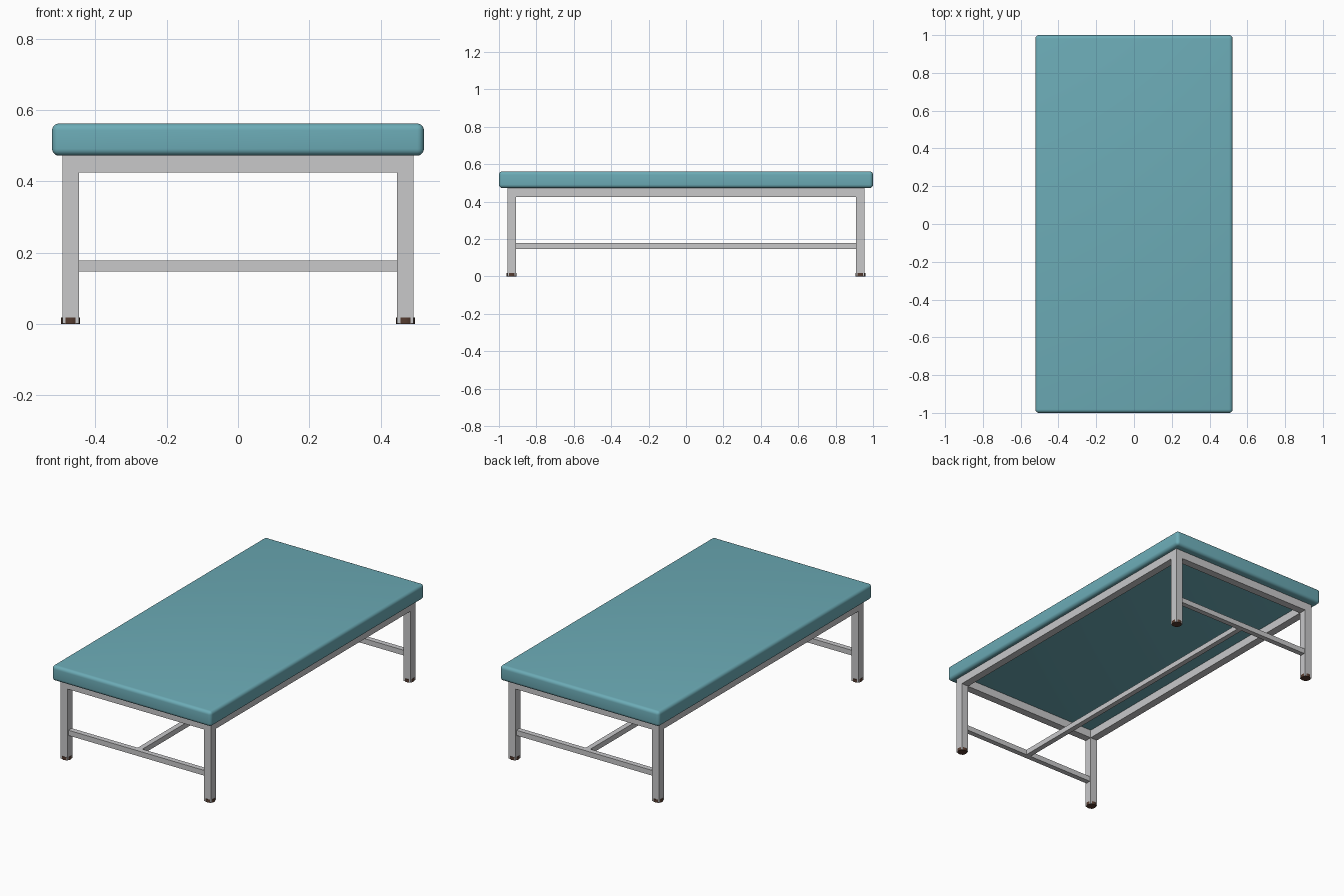
import bpy

cube = bpy.data.objects.get("Cube")
if cube:
    bpy.data.objects.remove(cube, do_unlink=True)


def material(name, rgb):
    mat = bpy.data.materials.new(name)
    mat.use_nodes = True
    mat.diffuse_color = (*rgb, 1)
    mat.node_tree.nodes["Principled BSDF"].inputs["Base Color"].default_value = (*rgb, 1)
    return mat


teal = material("teal_vinyl", (0.15, 0.41, 0.47))
steel = material("light_grey_steel", (0.58, 0.58, 0.59))
brown = material("dark_brown_rubber", (0.09, 0.045, 0.03))


def box(name, centre, size, mat):
    bpy.ops.mesh.primitive_cube_add(size=1, location=centre)
    obj = bpy.context.object
    obj.name = name
    obj.scale = size
    bpy.ops.object.transform_apply(location=False, rotation=False, scale=True)
    obj.data.materials.append(mat)
    return obj


TUBE = 0.046           # leg and rail width
LEG_X, LEG_Y = 0.47, 0.932
PAD_BOTTOM, PAD_TOP = 0.472, 0.562
RAIL_H = 0.048
BAR, BAR_Z = 0.031, 0.162

# Rounded padded top
pad = box("padded_top", (0, 0, (PAD_BOTTOM + PAD_TOP) / 2),
          (1.044, 2, PAD_TOP - PAD_BOTTOM), teal)
bevel = pad.modifiers.new("soft_edges", "BEVEL")
bevel.width = 0.019
bevel.segments = 5
bpy.ops.object.modifier_apply(modifier=bevel.name)
bpy.ops.object.shade_smooth_by_angle()

# Legs with round rubber feet
for end, sy in (("front", -1), ("back", 1)):
    for side, sx in (("right", -1), ("left", 1)):
        x, y = sx * LEG_X, sy * LEG_Y
        box(f"{end}_{side}_leg", (x, y, (PAD_BOTTOM + 0.001) / 2),
            (TUBE, TUBE, PAD_BOTTOM - 0.001), steel)
        bpy.ops.mesh.primitive_cylinder_add(vertices=32, radius=0.027, depth=0.018,
                                            location=(x, y, 0.009))
        foot = bpy.context.object
        foot.name = f"{end}_{side}_foot"
        foot.data.materials.append(brown)
        bpy.ops.object.shade_smooth_by_angle()

# Upper frame rails and lower end bars
rail_z = PAD_BOTTOM - RAIL_H / 2
inner_x = 2 * LEG_X - TUBE
inner_y = 2 * LEG_Y - TUBE
for end, sy in (("front", -1), ("back", 1)):
    box(f"{end}_rail", (0, sy * LEG_Y, rail_z), (inner_x, TUBE, RAIL_H), steel)
    box(f"{end}_lower_bar", (0, sy * LEG_Y, BAR_Z), (inner_x, BAR, BAR), steel)
for side, sx in (("right", -1), ("left", 1)):
    box(f"{side}_rail", (sx * LEG_X, 0, rail_z), (TUBE, inner_y, RAIL_H), steel)

# Long centre stretcher joining the lower bars
box("centre_stretcher", (0, 0, BAR_Z), (BAR, 2 * LEG_Y - BAR, BAR), steel)
